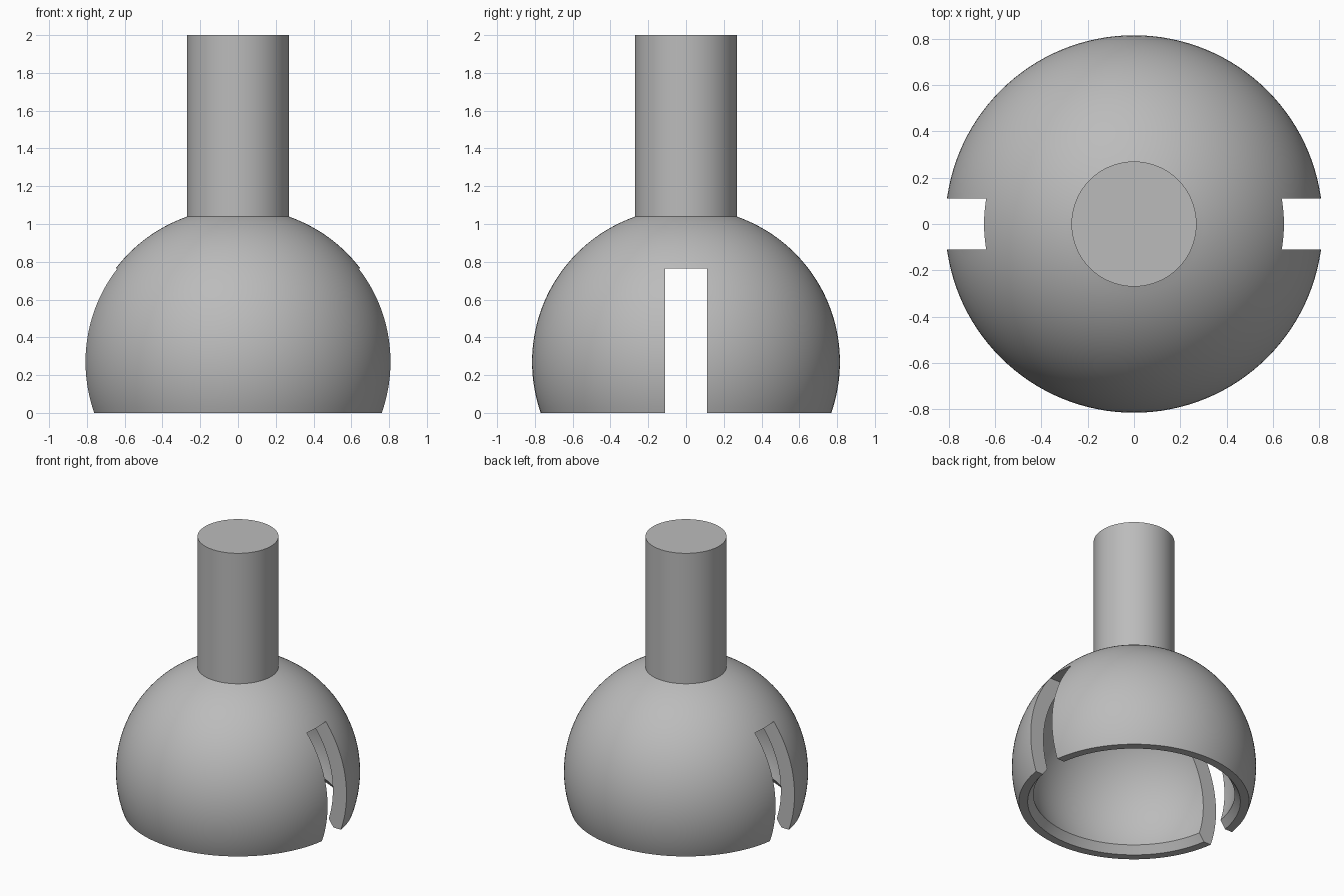
import bpy, bmesh, math

if "Cube" in bpy.data.objects:
    bpy.data.objects.remove(bpy.data.objects["Cube"])

OUTER, INNER, CENTRE = 0.815, 0.705, 0.27   # shell radii and centre height
STEM, SEGMENTS = 0.27, 128

grey = bpy.data.materials.new("plain grey")
grey.use_nodes = True
grey.diffuse_color = (0.5, 0.5, 0.5, 1)
grey.node_tree.nodes["Principled BSDF"].inputs["Base Color"].default_value = (0.5, 0.5, 0.5, 1)


def arc(radius, z_start, z_end, steps):
    """Points (r, z) along a circle about the shell centre."""
    a = math.asin((z_start - CENTRE) / radius)
    b = math.asin((z_end - CENTRE) / radius)
    angles = [a + (b - a) * i / steps for i in range(steps + 1)]
    return [(radius * math.cos(t), CENTRE + radius * math.sin(t)) for t in angles]


def lathe(name, profile):
    """Turn an (r, z) profile around the z axis."""
    bm = bmesh.new()
    verts = [bm.verts.new((r, 0, z)) for r, z in profile]
    edges = [bm.edges.new(pair) for pair in zip(verts, verts[1:])]
    bmesh.ops.spin(bm, geom=verts + edges, cent=(0, 0, 0), axis=(0, 0, 1),
                   angle=math.tau, steps=SEGMENTS, use_merge=True)
    bmesh.ops.remove_doubles(bm, verts=bm.verts, dist=1e-5)
    bmesh.ops.recalc_face_normals(bm, faces=bm.faces)
    mesh = bpy.data.meshes.new(name)
    bm.to_mesh(mesh)
    bm.free()
    mesh.materials.append(grey)
    obj = bpy.data.objects.new(name, mesh)
    bpy.context.collection.objects.link(obj)
    return obj


# Hollow ball with a bevelled inner rim, and the solid stem above it
join_z = CENTRE + math.sqrt(OUTER ** 2 - STEM ** 2)
profile = [(0, 2), (STEM, 2)]
profile += arc(OUTER, join_z, 0, 40)
profile += [(0.71, 0)]
profile += arc(INNER, 0.055, CENTRE + INNER, 40)
body = lathe("slotted_socket_with_stem", profile)

# Slot through both sides, open at the bottom
slot_top, slot_bottom = 0.765, -0.2
bpy.ops.mesh.primitive_cube_add(size=1, location=(0, 0, (slot_top + slot_bottom) / 2))
cutter = bpy.context.object
cutter.name = "slot_cutter"
cutter.scale = (2, 0.22, slot_top - slot_bottom)
cutter.hide_render = True
cutter.data.materials.append(grey)

cut = body.modifiers.new("side slots", 'BOOLEAN')
cut.operation = 'DIFFERENCE'
cut.solver = 'EXACT'
cut.object = cutter

bpy.ops.object.select_all(action='DESELECT')
body.select_set(True)
bpy.context.view_layer.objects.active = body
bpy.ops.object.modifier_apply(modifier=cut.name)
bpy.data.objects.remove(cutter)
bpy.ops.object.shade_smooth_by_angle(angle=math.radians(30))
